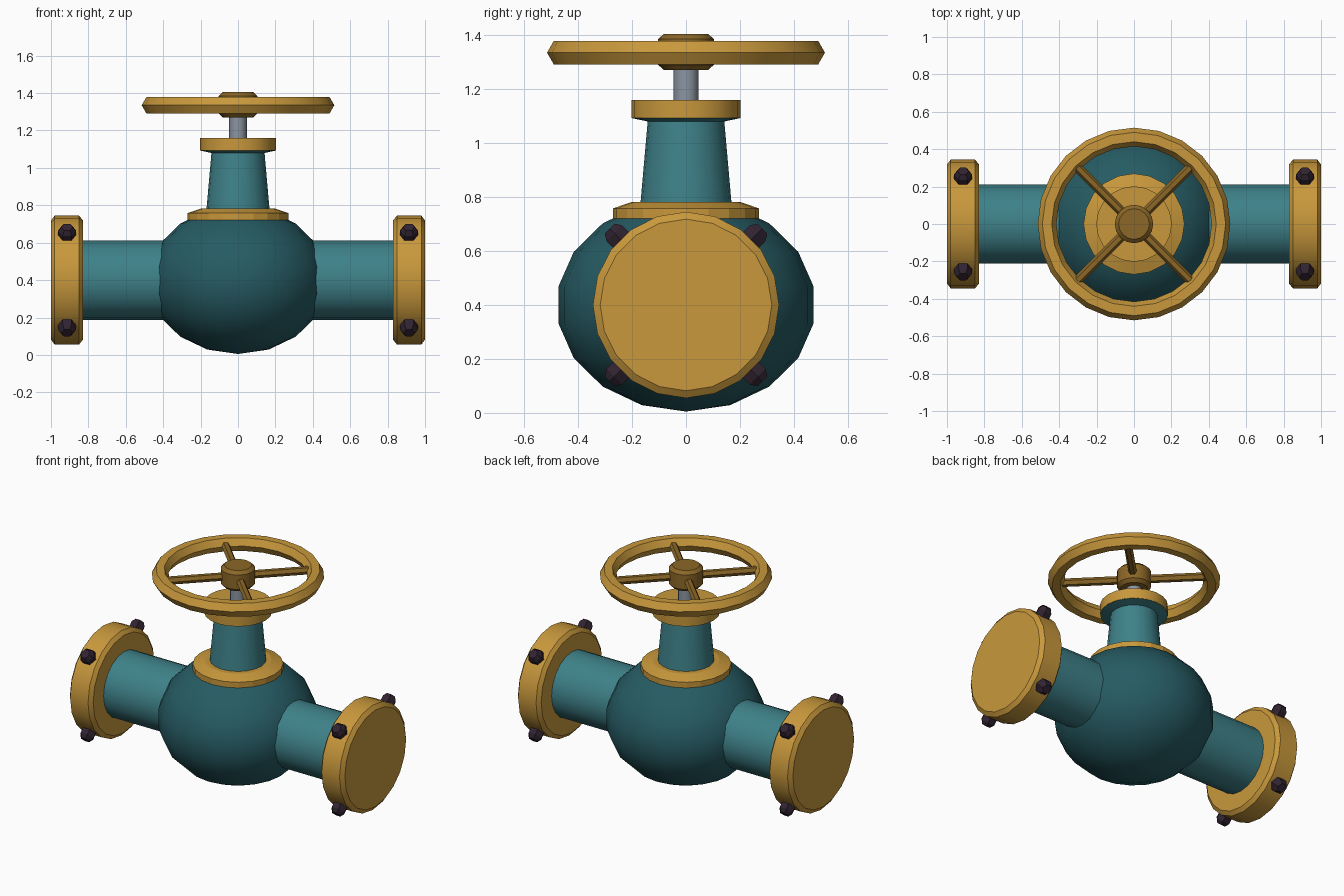
import bpy, bmesh, math
from mathutils import Matrix, Vector

if "Cube" in bpy.data.objects:
    bpy.data.objects.remove(bpy.data.objects["Cube"])


def material(name, rgb):
    m = bpy.data.materials.new(name)
    m.diffuse_color = (*rgb, 1)
    m.use_nodes = True
    m.node_tree.nodes["Principled BSDF"].inputs["Base Color"].default_value = m.diffuse_color
    return m


TEAL = material("teal paint", (0.048, 0.22, 0.25))
DARK_TEAL = material("dark teal paint", (0.019, 0.105, 0.125))
GOLD = material("gold paint", (0.58, 0.315, 0.045))
BRONZE = material("dark bronze paint", (0.26, 0.135, 0.02))
STEEL = material("grey steel", (0.26, 0.30, 0.36))
IRON = material("dark iron", (0.03, 0.017, 0.03))


def finish(name, bm, mats, matrix=Matrix(), angle=35):
    bmesh.ops.recalc_face_normals(bm, faces=bm.faces)
    me = bpy.data.meshes.new(name)
    bm.to_mesh(me)
    bm.free()
    for m in mats:
        me.materials.append(m)
    me.transform(matrix)
    ob = bpy.data.objects.new(name, me)
    bpy.context.collection.objects.link(ob)
    bpy.ops.object.select_all(action="DESELECT")
    ob.select_set(True)
    bpy.context.view_layer.objects.active = ob
    bpy.ops.object.shade_smooth_by_angle(angle=math.radians(angle))
    return ob


def lathe(name, profile, sides, mats, matrix=Matrix(), closed=False, angle=25):
    """Spin (radius, height) points about z; caps the ends unless the profile is closed."""
    bm = bmesh.new()
    rings = [[bm.verts.new((r * math.cos(math.tau * i / sides),
                            r * math.sin(math.tau * i / sides), h))
              for i in range(sides)] for r, h in profile]
    pairs = list(zip(rings, rings[1:]))
    if closed:
        pairs.append((rings[-1], rings[0]))
    else:
        bm.faces.new(rings[0])
        bm.faces.new(rings[-1])
    for a, b in pairs:
        for i in range(sides):
            j = (i + 1) % sides
            bm.faces.new((a[i], a[j], b[j], b[i]))
    return finish(name, bm, mats, matrix, angle)


def along(direction, origin):
    """Matrix that points local z along a direction, keeping a local x corner on world x."""
    z = Vector(direction).normalized()
    x = Vector((1, 0, 0)) if abs(z.x) < 0.01 else Vector((0, 0, 1)).cross(z).normalized()
    rot = Matrix((x, z.cross(x), z)).transposed().to_4x4()
    return Matrix.Translation(origin) @ rot


AXIS_Z = 0.4
centre = Vector((0, 0, AXIS_Z))

# Bulbous valve body
bm = bmesh.new()
bmesh.ops.create_uvsphere(bm, u_segments=20, v_segments=9, radius=1)
finish("valve_body", bm, [DARK_TEAL],
       Matrix.Translation(centre) @ Matrix.Diagonal((0.48, 0.48, 0.395, 1)))

# Horizontal pipe
lathe("pipe", [(0.212, -0.86), (0.212, 0.86)], 20, [TEAL], along((1, 0, 0), centre))

# End flanges with radial hex bolts
for side, label in ((-1, "left"), (1, "right")):
    lathe(label + "_flange", [(0.32, 0.83), (0.345, 0.85), (0.345, 0.98), (0.318, 1.0)],
          20, [GOLD], along((side, 0, 0), centre))
    for k in range(4):
        a = math.radians(45 + 90 * k)
        lathe(f"{label}_bolt_{k + 1}", [(0.048, 0.30), (0.048, 0.375), (0.03, 0.40)],
              6, [IRON], along((0, math.cos(a), math.sin(a)), (side * 0.914, 0, AXIS_Z)))

# Bonnet: flange, tapered neck with flared lip, and collar
lathe("bonnet_flange", [(0.27, 0.72), (0.27, 0.758), (0.20, 0.782)], 20, [GOLD], angle=15)
lathe("bonnet_neck", [(0.172, 0.74), (0.142, 1.08), (0.199, 1.092), (0.199, 1.10)],
      20, [TEAL])
lathe("bonnet_collar", [(0.202, 1.093), (0.202, 1.16)], 20, [GOLD])

# Stem
lathe("stem", [(0.047, 1.12), (0.047, 1.30)], 12, [STEEL], angle=35)

# Hand wheel: hexagonal-section rim, hub and four diagonal spokes
rim = [(0.465 + 0.05 * math.cos(math.tau * i / 6), 1.335 + 0.05 * math.sin(math.tau * i / 6))
       for i in range(6)]
lathe("wheel_rim", rim, 24, [GOLD], closed=True)
lathe("wheel_hub", [(0.082, 1.27), (0.103, 1.29), (0.103, 1.385), (0.082, 1.405)],
      16, [BRONZE])
for k in range(4):
    a = math.radians(45 + 90 * k)
    lathe(f"wheel_spoke_{k + 1}", [(0.025, 0.05), (0.025, 0.435)], 6, [BRONZE],
          along((math.cos(a), math.sin(a), 0), (0, 0, 1.335)))
